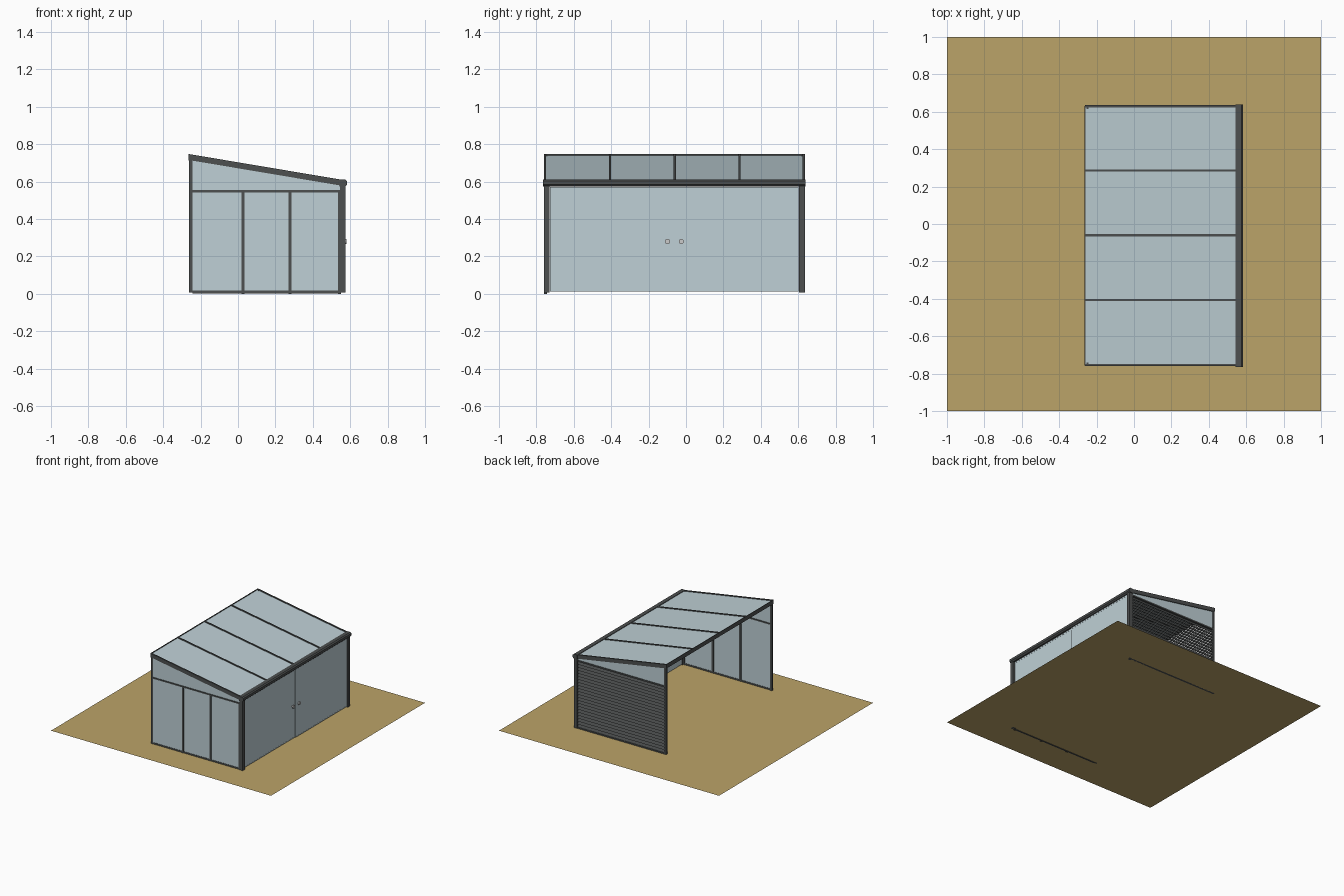
import bpy, bmesh, math
from mathutils import Vector, Matrix

if "Cube" in bpy.data.objects:
    bpy.data.objects.remove(bpy.data.objects["Cube"])


def material(name, rgb):
    m = bpy.data.materials.new(name)
    m.diffuse_color = (*rgb, 1)
    m.use_nodes = True
    m.node_tree.nodes["Principled BSDF"].inputs["Base Color"].default_value = m.diffuse_color
    return m


DARK = material("dark_metal", (0.075, 0.08, 0.08))
GLASS = material("pale_glass", (0.52, 0.63, 0.67))
SAND = material("sand_ground", (0.50, 0.37, 0.14))
STEEL = material("light_steel", (0.55, 0.56, 0.56))


def finish(name, bm, mat):
    bmesh.ops.recalc_face_normals(bm, faces=bm.faces)
    me = bpy.data.meshes.new(name)
    bm.to_mesh(me)
    bm.free()
    me.materials.append(mat)
    ob = bpy.data.objects.new(name, me)
    bpy.context.collection.objects.link(ob)
    return ob


def prism(name, pts, depth, mat):
    """Extrude a planar polygon of 3D points along the depth vector."""
    bm = bmesh.new()
    f = bm.faces.new([bm.verts.new(p) for p in pts])
    ext = bmesh.ops.extrude_face_region(bm, geom=[f])["geom"]
    bmesh.ops.translate(bm, vec=Vector(depth),
                        verts=[v for v in ext if isinstance(v, bmesh.types.BMVert)])
    return finish(name, bm, mat)


def box(name, x0, x1, y0, y1, z0, z1, mat=DARK):
    return prism(name, [(x0, y0, z0), (x1, y0, z0), (x1, y1, z0), (x0, y1, z0)],
                 (0, 0, z1 - z0), mat)


def roof(x):
    """Height of the roof top at x."""
    return 0.747 - 0.168 * (x + 0.26)


def sloped(name, x0, x1, y0, y1, top, bottom, mat):
    """Bar or sheet following the roof slope, given offsets below its top."""
    return prism(name, [(x0, y0, roof(x0) - top), (x1, y0, roof(x1) - top),
                        (x1, y0, roof(x1) - bottom), (x0, y0, roof(x0) - bottom)],
                 (0, y1 - y0, 0), mat)


L, R, F, B = -0.262, 0.575, -0.76, 0.635
G = 0.006   # ground level

# Ground sheet
bm = bmesh.new()
bmesh.ops.create_grid(bm, x_segments=1, y_segments=1, size=1,
                      matrix=Matrix.Translation((0, 0, G)))
finish("ground", bm, SAND)

# Roof rafters with glass panes between them
rafters = [-0.754, -0.407, -0.060, 0.286, 0.629]
for i, y in enumerate(rafters):
    sloped(f"rafter_{i}", L, 0.56, y - 0.006, y + 0.006, 0, 0.032, DARK)
for i in range(4):
    sloped(f"roof_pane_{i}", L + 0.002, 0.56, rafters[i] + 0.006, rafters[i + 1] - 0.006,
           0.006, 0.012, GLASS)

# High rail along the open left side
sloped("high_rail", L, L + 0.016, F + 0.004, B - 0.004, 0.0125, 0.034, DARK)
sloped("high_rail_lip", L - 0.002, L + 0.002, F + 0.004, B - 0.004, 0, 0.034, DARK)

# Gutter beam along the low right side
prism("gutter_beam", [(0.542, F - 0.004, 0.574), (0.572, F - 0.004, 0.574),
                      (0.583, F - 0.004, 0.584), (0.583, F - 0.004, 0.603),
                      (0.574, F - 0.004, 0.611), (0.542, F - 0.004, 0.611)],
      (0, B - F + 0.008, 0), DARK)

# Corner posts
for tag, y0, y1 in (("front", F, F + 0.03), ("back", B - 0.03, B)):
    box(f"{tag}_right_post", 0.545, R, y0, y1, G, 0.58)
box("front_left_post", L, L + 0.018, F + 0.002, F + 0.02, G, 0.74)
box("back_left_post", L, L + 0.018, B - 0.02, B - 0.002, G, 0.74)

# Front glass wall: rails, uprights and panes
box("front_bottom_rail", L + 0.018, 0.545, F + 0.004, F + 0.016, 0.003, 0.018)
box("front_transom", L + 0.018, 0.545, F + 0.002, F + 0.018, 0.543, 0.554)
for i, x in enumerate((0.028, 0.278, 0.542)):
    box(f"front_upright_{i}", x - 0.008, x + 0.008, F + 0.002, F + 0.018, 0, 0.545)
edges = [L + 0.018, 0.028, 0.278, 0.542]
for i in range(3):
    box(f"front_pane_{i}", edges[i], edges[i + 1], F + 0.007, F + 0.013, 0.016, 0.545, GLASS)

# Tapered glass above the transoms on both ends
for tag, y, z in (("front", F + 0.007, 0.552), ("back", B - 0.013, 0.565)):
    prism(f"{tag}_gable_pane", [(L + 0.016, y, z), (0.546, y, z),
                                (0.546, y, roof(0.546) - 0.03),
                                (L + 0.016, y, roof(L + 0.016) - 0.03)],
          (0, 0.006, 0), GLASS)

# Back wall of overlapping horizontal slats
n, base = 22, 0.014
pitch = (0.555 - base) / n
yb = B - 0.006
for i in range(n):
    z = base + i * pitch
    prism(f"back_slat_{i}", [(L + 0.014, yb, z), (L + 0.014, yb - 0.012, z + pitch * 1.05),
                             (L + 0.014, yb - 0.018, z + pitch * 1.05),
                             (L + 0.014, yb - 0.006, z)],
          (0.548 - L - 0.014, 0, 0), DARK)
box("back_transom", L + 0.016, 0.546, B - 0.02, B - 0.002, 0.555, 0.567)
box("back_bottom_rail", L + 0.016, 0.546, B - 0.02, B - 0.002, G, 0.016)

# Sliding glass doors on the right side, each with a slim light edge
for tag, x, y0, y1 in (("left", 0.556, -0.727, -0.060), ("right", 0.562, -0.062, 0.602)):
    box(f"{tag}_door_pane", x, x + 0.005, y0, y1, 0.012, 0.572, GLASS)
    for k, (a, b, c, d) in enumerate(((y0, y0 + 0.006, 0.012, 0.572),
                                      (y1 - 0.006, y1, 0.012, 0.572),
                                      (y0 + 0.006, y1 - 0.006, 0.562, 0.572),
                                      (y0 + 0.006, y1 - 0.006, 0.012, 0.018))):
        box(f"{tag}_door_edge_{k}", x - 0.001, x + 0.006, a, b, c, d, GLASS)
box("inner_door_pane", 0.547, 0.552, -0.727, -0.285, 0.012, 0.572, GLASS)

# Door knobs: stem and round grip
for tag, y in (("left", -0.099), ("right", -0.025)):
    bm = bmesh.new()
    for r, x0, x1 in ((0.006, 0.558, 0.572), (0.0135, 0.572, 0.580)):
        bmesh.ops.create_cone(bm, cap_ends=True, segments=24, radius1=r, radius2=r,
                              depth=x1 - x0,
                              matrix=Matrix.Translation(((x0 + x1) / 2, y, 0.28))
                              @ Matrix.Rotation(math.pi / 2, 4, 'Y'))
    ob = finish(f"{tag}_knob", bm, STEEL)
    bpy.context.view_layer.objects.active = ob
    ob.select_set(True)
    bpy.ops.object.shade_smooth_by_angle()
    ob.select_set(False)
